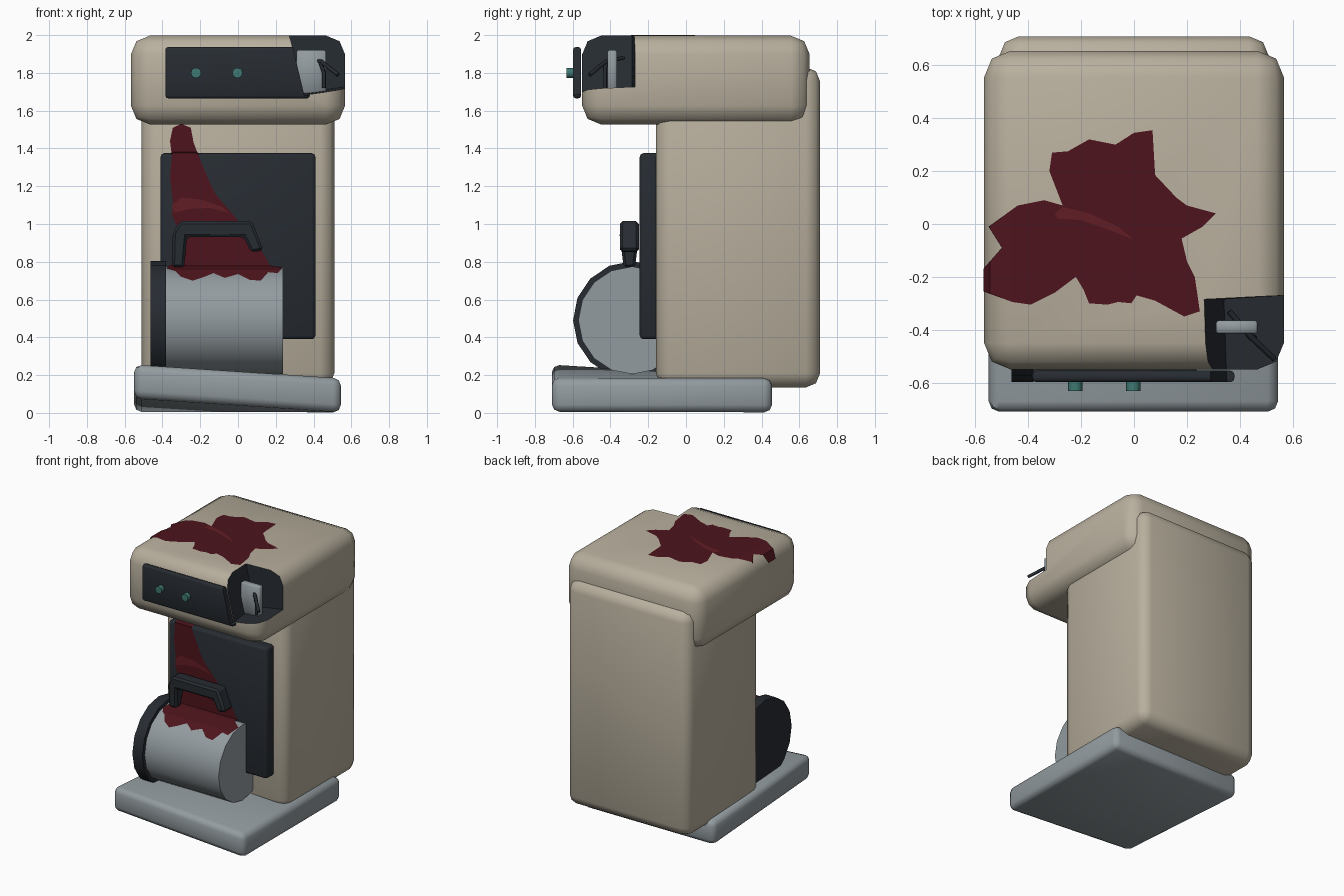
import bpy, bmesh, math
from mathutils import Vector

if "Cube" in bpy.data.objects:
    bpy.data.objects.remove(bpy.data.objects["Cube"])


def material(name, rgb):
    m = bpy.data.materials.new(name)
    m.diffuse_color = (*rgb, 1)
    m.use_nodes = True
    m.node_tree.nodes["Principled BSDF"].inputs["Base Color"].default_value = m.diffuse_color
    return m


CREAM = material("cream_shell", (0.48, 0.43, 0.34))
DARK = material("dark_plastic", (0.02, 0.025, 0.032))
STEEL = material("steel", (0.29, 0.33, 0.35))
TEAL = material("teal_button", (0.05, 0.19, 0.17))
RED = material("dark_red", (0.075, 0.007, 0.012))
STREAK = material("red_streak", (0.12, 0.012, 0.018))


def finish(name, bm, mats, angle=50):
    me = bpy.data.meshes.new(name)
    bm.to_mesh(me)
    bm.free()
    ob = bpy.data.objects.new(name, me)
    bpy.context.collection.objects.link(ob)
    for m in mats:
        me.materials.append(m)
    bpy.ops.object.select_all(action='DESELECT')
    ob.select_set(True)
    bpy.context.view_layer.objects.active = ob
    if angle:
        bpy.ops.object.shade_smooth_by_angle(angle=math.radians(angle))
    return ob


def box(name, lo, hi, bevel, mats, warp=None, segments=2):
    bm = bmesh.new()
    bmesh.ops.create_cube(bm, size=1)
    for v in bm.verts:
        v.co = [lo[i] + (v.co[i] + 0.5) * (hi[i] - lo[i]) for i in range(3)]
    bmesh.ops.bevel(bm, geom=bm.edges[:], offset=bevel, segments=segments,
                    profile=0.5, affect='EDGES')
    if warp:
        for v in bm.verts:
            warp(v.co)
    return finish(name, bm, mats)


def cylinder(name, start, end, axis, radius, sides, mat):
    bm = bmesh.new()
    a, b = Vector(start), Vector(end)
    bmesh.ops.create_cone(bm, cap_ends=True, segments=sides, radius1=radius,
                          radius2=radius, depth=(b - a).length)
    rot = Vector((0, 0, 1)).rotation_difference(b - a).to_matrix()
    for v in bm.verts:
        v.co = rot @ v.co + (a + b) / 2
    return finish(name, bm, [mat])


def interp(knots, t):
    for (a, fa), (b, fb) in zip(knots, knots[1:]):
        if t <= b:
            return fa + (fb - fa) * (t - a) / (b - a)
    return knots[-1][1]


def stain(name, outline, knots, along, place, facing, mat):
    """Flat outline sliced at the knots, then draped over the surface profile."""
    bm = bmesh.new()
    bm.faces.new([bm.verts.new((u, v, 0)) for u, v in outline])
    bmesh.ops.triangulate(bm, faces=bm.faces[:])
    normal = Vector([1.0 if i == along else 0.0 for i in range(3)])
    for t, _ in knots:
        bmesh.ops.bisect_plane(bm, geom=bm.verts[:] + bm.edges[:] + bm.faces[:],
                               plane_co=normal * t, plane_no=normal)
    for v in bm.verts:
        v.co = place(v.co.x, v.co.y, interp(knots, v.co[along]))
    bm.normal_update()
    if sum(f.normal.dot(Vector(facing)) * f.calc_area() for f in bm.faces) < 0:
        bmesh.ops.reverse_faces(bm, faces=bm.faces[:])
    return finish(name, bm, [mat], 0)


def cut(ob, cutter):
    mod = ob.modifiers.new("broken_corner", 'BOOLEAN')
    mod.object, mod.operation, mod.solver = cutter, 'DIFFERENCE', 'EXACT'
    bpy.context.view_layer.objects.active = ob
    bpy.ops.object.modifier_apply(modifier=mod.name)


# Main housing and overhanging head
box("body", (-0.51, -0.16, 0.135), (0.51, 0.71, 1.83), 0.075, [CREAM])
head = box("head", (-0.567, -0.55, 1.527), (0.567, 0.655, 1.997), 0.1, [CREAM, DARK])


# Drip tray with its front left corner bent up
def lift_corner(co):
    co.z += 0.075 * (0.55 - co.x) / 1.1 * (0.45 - co.y) / 1.16


box("drip_tray", (-0.55, -0.71, 0.003), (0.545, 0.455, 0.183), 0.04, [STEEL], lift_corner)

# Dark front panel and control panel
box("front_panel", (-0.41, -0.245, 0.39), (0.41, -0.14, 1.375), 0.02, [DARK])
control = box("control_panel", (-0.385, -0.598, 1.665), (0.38, -0.555, 1.937), 0.015, [DARK, DARK])

# Broken front right corner of the head
bm = bmesh.new()
bmesh.ops.create_cube(bm, size=2)
for v in bm.verts:
    right, back, top = (c > 0 for c in v.co)
    x = 0.7 if right else (0.25 if top else 0.34) + (0 if back else 0.015)
    y = (-0.262 if right else -0.285) if back else -0.7
    z = 2.06 if top else (1.735 if right else 1.685) + (0.01 if back else -0.01)
    v.co = (x, y, z)
for f in bm.faces:
    f.material_index = 1
cutter = finish("corner_cutter", bm, [CREAM, DARK], 0)
cutter.hide_render = True
cut(head, cutter)
cut(control, cutter)
bpy.data.objects.remove(cutter)

# Exposed circuit block and loose wires
box("circuit_block", (0.31, -0.415, 1.69), (0.467, -0.365, 1.92), 0.008, [STEEL], segments=1)
for i, pts in enumerate([[(0.36, -0.33, 1.88), (0.44, -0.425, 1.86), (0.53, -0.51, 1.79)],
                         [(0.435, -0.425, 1.86), (0.455, -0.43, 1.8), (0.455, -0.43, 1.72)]]):
    cu = bpy.data.curves.new("wire", 'CURVE')
    cu.dimensions, cu.bevel_depth, cu.bevel_resolution, cu.use_fill_caps = '3D', 0.011, 1, True
    sp = cu.splines.new('POLY')
    sp.points.add(len(pts) - 1)
    for p, co in zip(sp.points, pts):
        p.co = (*co, 1)
    cu.materials.append(DARK)
    ob = bpy.data.objects.new(f"wire_{i + 1}", cu)
    bpy.context.collection.objects.link(ob)
    bpy.ops.object.select_all(action='DESELECT')
    ob.select_set(True)
    bpy.context.view_layer.objects.active = ob
    bpy.ops.object.convert(target='MESH')

# Control buttons
for i, x in enumerate((-0.222, -0.003)):
    cylinder(f"button_{i + 1}", (x, -0.59, 1.8), (x, -0.632, 1.8), 1, 0.027, 12, TEAL)

# Horizontal canister and its dark end flange
cylinder("canister", (-0.4, -0.285, 0.49), (0.237, -0.285, 0.49), 0, 0.285, 16, STEEL)
cylinder("canister_flange", (-0.463, -0.285, 0.49), (-0.38, -0.285, 0.49), 0, 0.313, 16, DARK)

# Broken handle, extruded from its front outline
outline = [(-0.35, 0.77), (-0.345, 0.95), (-0.31, 1.015), (0.075, 1.015), (0.135, 0.86),
           (0.07, 0.85), (0.03, 0.93), (-0.27, 0.93), (-0.285, 0.77)]
bm = bmesh.new()
face = bm.faces.new([bm.verts.new((x, -0.35, z)) for x, z in outline])
ext = bmesh.ops.extrude_face_region(bm, geom=[face])
for v in ext["geom"]:
    if isinstance(v, bmesh.types.BMVert):
        v.co.y = -0.25
for v in bm.verts:
    if v.co.z < 0.8:
        v.co.y = -0.3 + (v.co.y + 0.3) * 0.6
bmesh.ops.recalc_face_normals(bm, faces=bm.faces[:])
bmesh.ops.bevel(bm, geom=bm.edges[:], offset=0.014, segments=1, affect='EDGES')
finish("handle", bm, [DARK], 30)

# Red splash on the head, draped over its left edge
TOP = [(-0.574, 1.9), (-0.544, 1.974), (-0.467, 2.0), (0.6, 2.0)]
splash = [(-0.55, -0.01), (-0.44, 0.07), (-0.34, 0.09), (-0.27, 0.07), (-0.32, 0.2),
          (-0.31, 0.27), (-0.25, 0.275), (-0.17, 0.32), (-0.07, 0.3), (0, 0.345),
          (0.07, 0.355), (0.08, 0.185), (0.16, 0.1), (0.2, 0.07), (0.31, 0.04),
          (0.26, -0.01), (0.18, -0.055), (0.2, -0.14), (0.23, -0.2), (0.249, -0.33),
          (0.19, -0.35), (0.08, -0.29), (0.01, -0.27), (-0.01, -0.3), (-0.06, -0.295),
          (-0.1, -0.305), (-0.17, -0.3), (-0.19, -0.25), (-0.22, -0.2), (-0.3, -0.26),
          (-0.39, -0.305), (-0.46, -0.295), (-0.57, -0.255), (-0.57, -0.17), (-0.5, -0.09)]
stain("top_splash", splash, TOP, 0, lambda x, y, h: (x, y, h), (0, 0, 1), RED)
stain("top_streak", [(-0.3, 0.04), (-0.27, 0.065), (-0.17, 0.04), (-0.06, -0.01), (0, -0.06),
                     (-0.1, -0.02), (-0.2, 0.015), (-0.29, 0.02)],
      TOP, 0, lambda x, y, h: (x, y, h + 0.002), (0, 0, 1), STREAK)

# Red spill running down the front and onto the canister
FRONT = [(0.69, -0.492), (0.756, -0.398), (0.779, -0.287), (0.781, -0.249),
         (1.377, -0.249), (1.38, -0.164), (1.6, -0.164)]
spill = [(-0.3, 1.53), (-0.25, 1.51), (-0.235, 1.43), (-0.2, 1.34), (-0.15, 1.22),
         (-0.12, 1.16), (-0.07, 1.1), (0, 1.02), (0.07, 0.95), (0.13, 0.85), (0.17, 0.78),
         (0.236, 0.77), (0.21, 0.74), (0.16, 0.745), (0.12, 0.7), (0.06, 0.705), (0, 0.735),
         (-0.07, 0.715), (-0.13, 0.74), (-0.18, 0.72), (-0.24, 0.7), (-0.3, 0.72),
         (-0.33, 0.75), (-0.379, 0.765), (-0.34, 0.8), (-0.31, 0.95), (-0.35, 1.05),
         (-0.345, 1.12), (-0.36, 1.25), (-0.35, 1.36), (-0.36, 1.44), (-0.345, 1.51)]
stain("front_spill", spill, FRONT, 1, lambda x, z, d: (x, d, z), (0, -1, 0), RED)
stain("front_streak", [(-0.35, 1.1), (-0.3, 1.14), (-0.2, 1.13), (-0.08, 1.09), (-0.05, 1.06),
                       (-0.15, 1.085), (-0.25, 1.08), (-0.34, 1.06)],
      FRONT, 1, lambda x, z, d: (x, d - 0.002, z), (0, -1, 0), STREAK)
